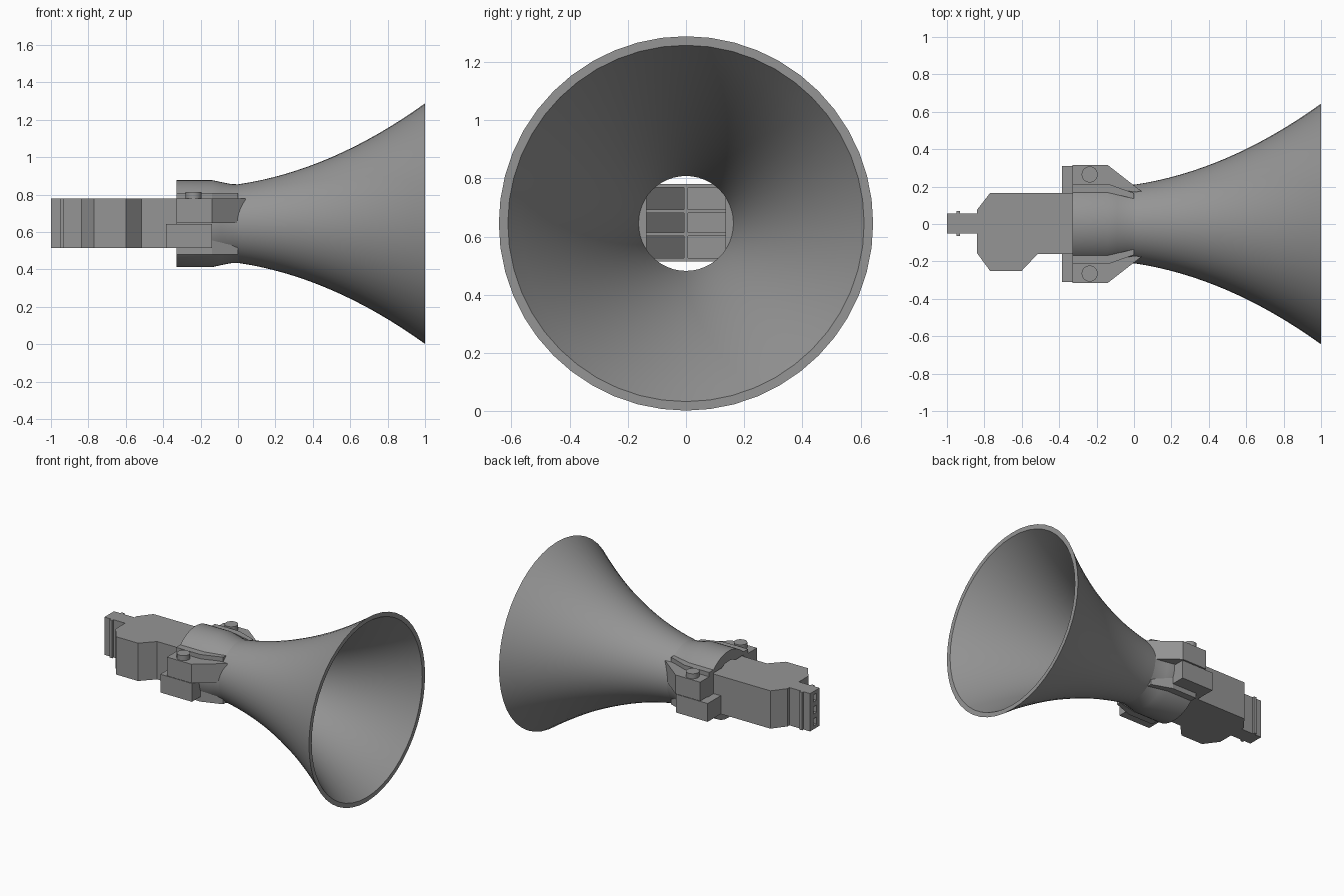
import bpy, bmesh, math
from mathutils import Matrix

AXIS_Z = 0.645
if "Cube" in bpy.data.objects:
    bpy.data.objects.remove(bpy.data.objects["Cube"], do_unlink=True)

grey = bpy.data.materials.new("plain grey")
grey.use_nodes = True
colour = (0.3, 0.3, 0.3, 1)
grey.diffuse_color = colour
grey.node_tree.nodes["Principled BSDF"].inputs["Base Color"].default_value = colour


def finish(name, bm):
    bmesh.ops.recalc_face_normals(bm, faces=bm.faces)
    mesh = bpy.data.meshes.new(name)
    bm.to_mesh(mesh)
    bm.free()
    ob = bpy.data.objects.new(name, mesh)
    bpy.context.collection.objects.link(ob)
    mesh.materials.append(grey)
    return ob


def prism(name, outline, z0, z1, side=1):
    """Extrude an outline in the xy plane between two heights."""
    bm = bmesh.new()
    face = bm.faces.new([bm.verts.new((x, y * side, z0)) for x, y in outline])
    new = bmesh.ops.extrude_face_region(bm, geom=[face])["geom"]
    moved = [v for v in new if isinstance(v, bmesh.types.BMVert)]
    bmesh.ops.translate(bm, verts=moved, vec=(0, 0, z1 - z0))
    return finish(name, bm)


def box(name, x0, x1, y0, y1, z0, z1):
    return prism(name, [(x0, y0), (x1, y0), (x1, y1), (x0, y1)], z0, z1)


def lathe(name, profile, steps=48):
    """Spin a closed (x, radius) profile around the long axis."""
    bm = bmesh.new()
    rings = []
    for i in range(steps):
        a = math.tau * i / steps
        rings.append([bm.verts.new((x, r * math.sin(a), AXIS_Z + r * math.cos(a)))
                      for x, r in profile])
    n = len(profile)
    for i in range(steps):
        a, b = rings[i], rings[(i + 1) % steps]
        for j in range(n):
            k = (j + 1) % n
            bm.faces.new((a[j], a[k], b[k], b[j]))
    return finish(name, bm)


def smooth(ob):
    bpy.ops.object.select_all(action="DESELECT")
    ob.select_set(True)
    bpy.context.view_layer.objects.active = ob
    bpy.ops.object.shade_smooth_by_angle(angle=math.radians(30))


def cut(ob, cutter):
    mod = ob.modifiers.new("cut", "BOOLEAN")
    mod.operation = "DIFFERENCE"
    mod.solver = "EXACT"
    mod.object = cutter
    bpy.context.view_layer.objects.active = ob
    bpy.ops.object.modifier_apply(modifier=mod.name)
    bpy.data.objects.remove(cutter, do_unlink=True)


# Flared horn with a thin wall
xs = [i / 16 for i in range(17)]
outer = [(x, 0.21 + 0.147 * x + 0.286 * x * x) for x in xs]
inner = [(x, 0.163 + 0.163 * x + 0.286 * x * x) for x in reversed(xs)]
smooth(lathe("horn", outer + inner))

# Throat collar, slotted at the back for the body
collar = lathe("throat_collar", [(-0.33, 0.233), (-0.14, 0.233), (-0.09, 0.222),
                                 (-0.04, 0.212), (0, 0.21), (0, 0.163), (-0.33, 0.163)])
cut(collar, box("slot", -0.4, -0.14, -0.17, 0.17, 0.507, 0.788))
smooth(collar)

# Main body with its side bulge and narrow tail
upper = [(-1, 0.055), (-0.84, 0.055), (-0.84, 0.075), (-0.77, 0.165), (-0.145, 0.165)]
lower = [(-0.145, -0.16), (-0.515, -0.16), (-0.6, -0.25), (-0.77, -0.25),
         (-0.84, -0.155), (-0.84, -0.05), (-1, -0.05)]
body = prism("body", upper + lower, 0.515, 0.78)

# Channel openings in the throat face, and sockets in the tail
for row in (-1, 0, 1):
    z = 0.6475 + row * 0.0715 + (0.012 if row > 0 else 0) - (0.012 if row < 0 else 0)
    half = 0.038 if row else 0.033
    wedge = [(-0.1, -0.14), (-0.1, -0.007), (-0.42, -0.007), (-0.27, -0.14)]
    cut(body, prism("left_opening", wedge, z - half, z + half))
    cut(body, box("right_opening", -0.3, -0.1, 0.007, 0.14, z - half, z + half))
    cut(body, box("socket", -1.1, -0.93, -0.018, 0.018, z - 0.025, z + 0.025))

# Rib around the tail
for name, y0, y1 in (("tail_rib_left", 0.05, 0.07), ("tail_rib_right", -0.065, -0.045)):
    box(name, -0.95, -0.93, y0, y1, 0.515, 0.78)

for label, s in (("left", 1), ("right", -1)):
    # Lower mounting block fixed to the body
    prism("mount_block_" + label, [(-0.385, 0.15), (-0.385, 0.31), (-0.14, 0.31),
                                   (-0.14, 0.15)], 0.515, 0.643, s)
    # Upper wing fixed to the horn
    prism("horn_wing_" + label, [(-0.33, 0.17), (-0.33, 0.315), (-0.14, 0.315),
                                 (0.04, 0.175), (0, 0.17), (-0.14, 0.2)], 0.648, 0.78, s)
    # Bent strip beside the collar
    prism("side_strip_" + label, [(-0.33, 0.168), (-0.33, 0.215), (-0.14, 0.215),
                                  (0, 0.165), (0, 0.135), (-0.14, 0.168)], 0.48, 0.81, s)
    # Bolt through wing and block
    bm = bmesh.new()
    bmesh.ops.create_cone(bm, cap_ends=True, segments=24, radius1=0.043, radius2=0.043,
                          depth=0.05, matrix=Matrix.Translation((-0.237, 0.265 * s, 0.79)))
    smooth(finish("bolt_head_" + label, bm))
